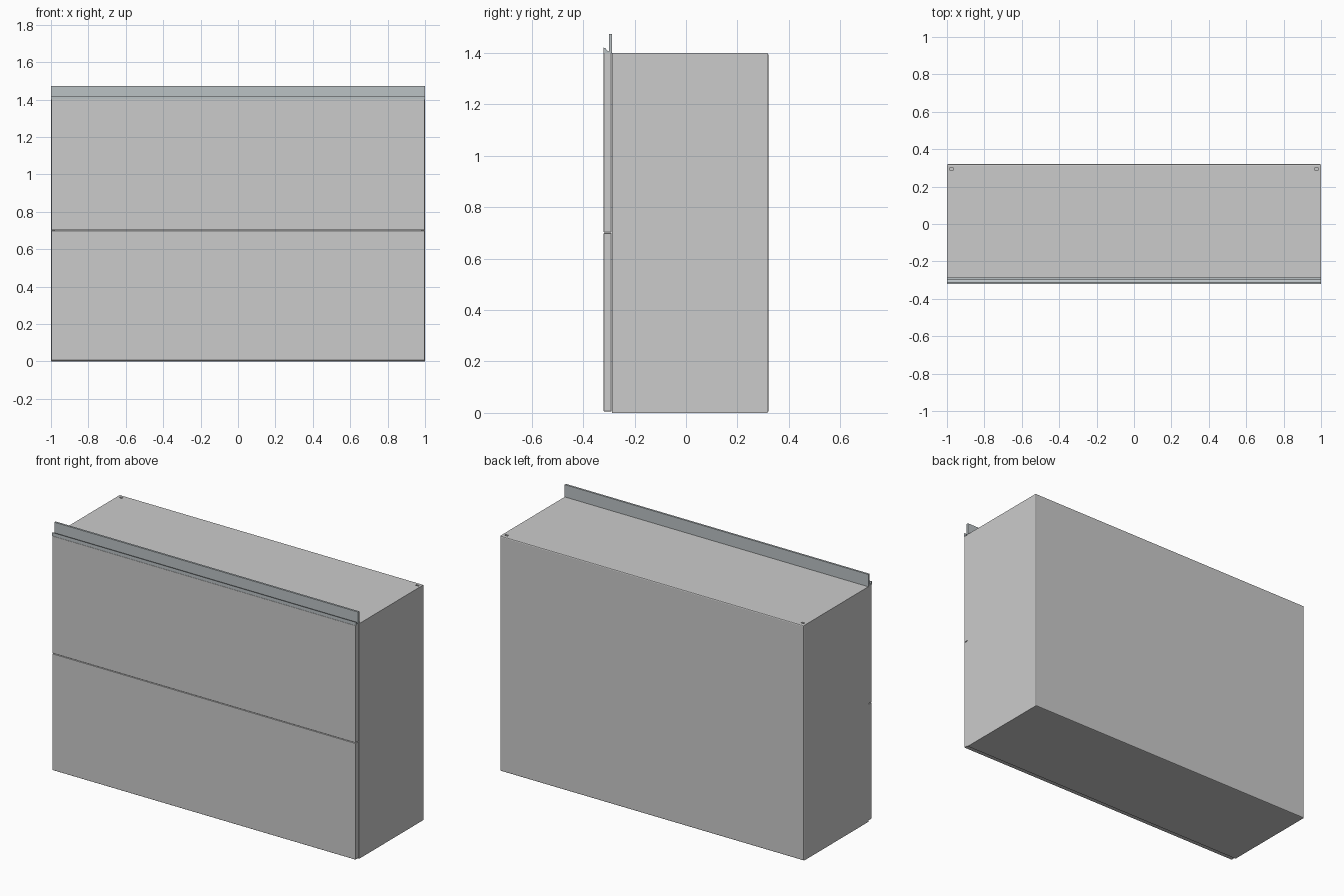
import bpy, bmesh

if "Cube" in bpy.data.objects:
    bpy.data.objects.remove(bpy.data.objects["Cube"])

FRONT, BACK = -0.32, 0.32
CARCASS_Y = -0.288      # front edge of the carcass
HEIGHT = 1.40


def finish(name, bm):
    bmesh.ops.recalc_face_normals(bm, faces=bm.faces)
    mesh = bpy.data.meshes.new(name)
    bm.to_mesh(mesh)
    bm.free()
    ob = bpy.data.objects.new(name, mesh)
    bpy.context.collection.objects.link(ob)
    return ob


def box(lo, hi):
    bm = bmesh.new()
    bmesh.ops.create_cube(bm, size=1)
    for v in bm.verts:
        v.co = [(a + b) / 2 + c * (b - a) for a, b, c in zip(lo, hi, v.co)]
    return bm


def bevel(ob, width, segments=2):
    mod = ob.modifiers.new("Bevel", 'BEVEL')
    mod.width, mod.segments = width, segments
    mod.limit_method = 'ANGLE'


# Carcass: box with rounded back edges, hollowed from the front
bm = box((-1, CARCASS_Y, 0), (1, BACK, HEIGHT))
back_edges = [e for e in bm.edges if all(v.co.y > 0 for v in e.verts)]
bmesh.ops.bevel(bm, geom=back_edges, offset=0.006, segments=2,
                profile=0.5, affect='EDGES')
front = min(bm.faces, key=lambda f: f.calc_center_median().y)
bmesh.ops.inset_region(bm, faces=[front], thickness=0.03)
inner = bmesh.ops.extrude_discrete_faces(bm, faces=[front])['faces']
bmesh.ops.translate(bm, verts=inner[0].verts, vec=(0, 0.57, 0))
carcass = finish("carcass", bm)

# Fixing slots near the back corners of the top
for side, sign in (("left", -1), ("right", 1)):
    x = sign * 0.976
    slot = finish(f"slot_cutter_{side}",
                  box((x - 0.01, 0.288, HEIGHT - 0.02), (x + 0.01, 0.299, HEIGHT + 0.02)))
    slot.hide_render = True
    slot.hide_viewport = True
    cut = carcass.modifiers.new("Slot", 'BOOLEAN')
    cut.operation, cut.solver, cut.object = 'DIFFERENCE', 'EXACT', slot

# Two front panels with a narrow gap between them
for name, z0, z1 in (("lower_front", 0.006, 0.699), ("upper_front", 0.702, HEIGHT)):
    panel = finish(name, box((-0.998, FRONT, z0), (0.998, CARCASS_Y - 0.002, z1)))
    bevel(panel, 0.001, 1)

# Handle rail: front lip, channel and tall rear flange, swept along x
profile = [(FRONT, 1.400), (FRONT, 1.420), (-0.314, 1.419), (-0.308, 1.410),
           (-0.299, 1.405), (-0.299, 1.473), (-0.287, 1.473), (-0.287, 1.400)]
bm = bmesh.new()
face = bm.faces.new([bm.verts.new((-1, y, z)) for y, z in profile])
end = bmesh.ops.extrude_face_region(bm, geom=[face])['geom']
bmesh.ops.translate(bm, verts=[v for v in end if isinstance(v, bmesh.types.BMVert)],
                    vec=(2, 0, 0))
rail = finish("handle_rail", bm)
metal = bpy.data.materials.new("rail_metal")
metal.diffuse_color = (0.50, 0.54, 0.56, 1)
metal.use_nodes = True
metal.node_tree.nodes["Principled BSDF"].inputs["Base Color"].default_value = metal.diffuse_color
rail.data.materials.append(metal)
